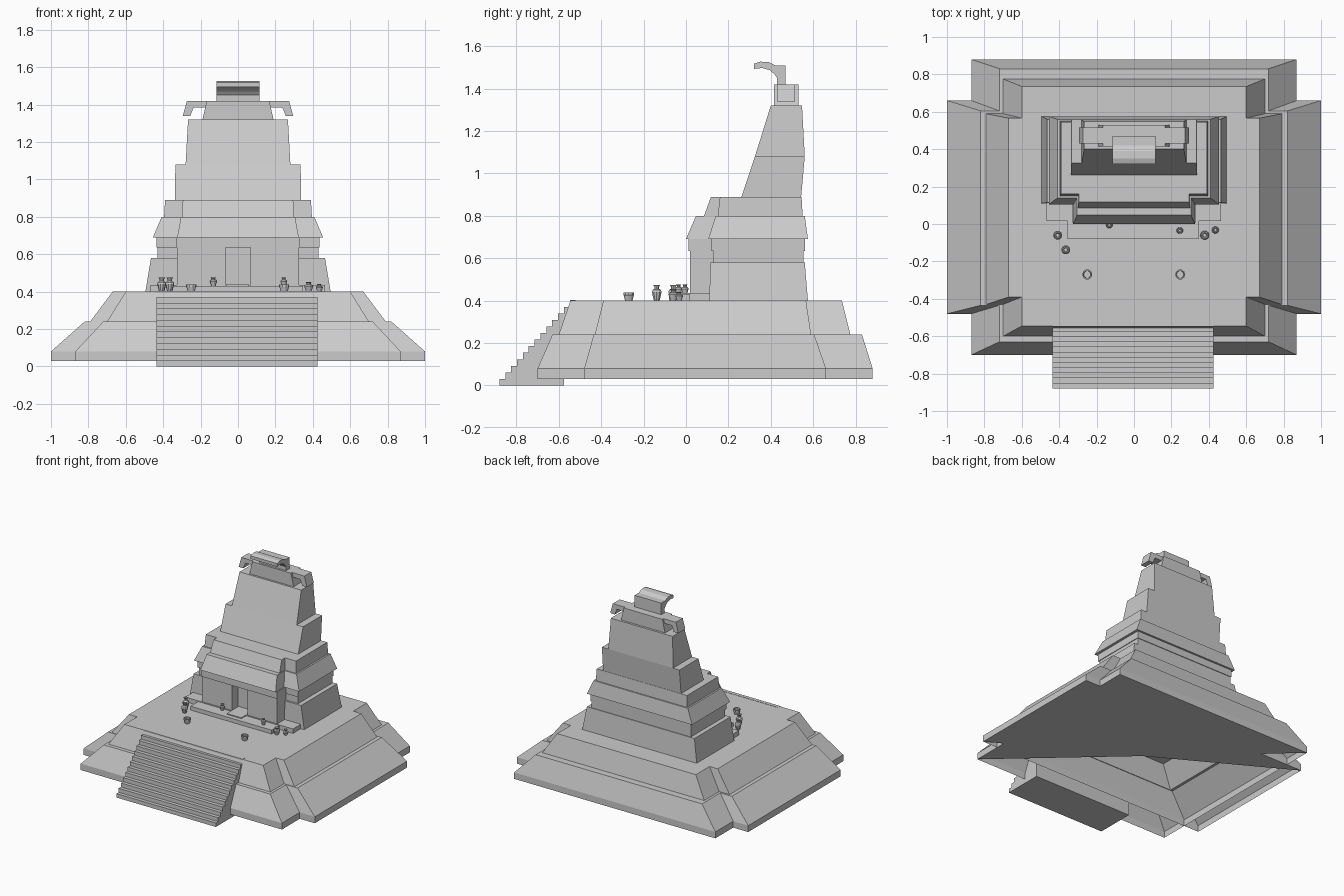
import bpy, math

if "Cube" in bpy.data.objects:
    bpy.data.objects.remove(bpy.data.objects["Cube"])


def mesh(name, verts, faces):
    me = bpy.data.meshes.new(name)
    me.from_pydata(verts, [], faces)
    me.update()
    ob = bpy.data.objects.new(name, me)
    bpy.context.collection.objects.link(ob)
    return ob


def tiers(name, rings, half_bottom=False):
    """Stack of rectangles (z, half_width, y_front, y_back) joined by walls."""
    v, f = [], []
    for z, w, a, b in rings:
        v += [(-w, a, z), (w, a, z), (w, b, z), (-w, b, z)]
    for i in range(len(rings) - 1):
        for k in range(4):
            n = (k + 1) % 4
            f.append((4*i + k, 4*i + n, 4*i + 4 + n, 4*i + 4 + k))
    t = len(v) - 4
    f.append((t, t + 1, t + 2, t + 3))
    f.append((1, 3, 2) if half_bottom else (3, 2, 1, 0))
    return mesh(name, v, f)


def box(name, x0, x1, y0, y1, z0, z1):
    ob = tiers(name, [(z0, (x1 - x0) / 2, y0, y1), (z1, (x1 - x0) / 2, y0, y1)])
    ob.location.x = (x0 + x1) / 2
    return ob


def extrude(name, profile, lo, hi, axis):
    """Closed profile swept along x (profile is y,z) or y (profile is x,z)."""
    n = len(profile)
    v = [(d, p, q) if axis == 'x' else (p, d, q) for d in (lo, hi) for p, q in profile]
    f = [tuple(range(n))[::-1], tuple(range(n, 2 * n))]
    f += [(i, (i + 1) % n, n + (i + 1) % n, n + i) for i in range(n)]
    ob = mesh(name, v, f)
    import bmesh
    bm = bmesh.new()
    bm.from_mesh(ob.data)
    bmesh.ops.recalc_face_normals(bm, faces=bm.faces)
    bm.to_mesh(ob.data)
    bm.free()
    return ob


def pot(name, x, y, z, profile, n=10):
    """Lathed vessel from (radius, height) points."""
    v = [(r * math.cos(2*math.pi*k/n), r * math.sin(2*math.pi*k/n), h)
         for r, h in profile for k in range(n)]
    f = [(i*n + k, i*n + (k+1) % n, (i+1)*n + (k+1) % n, (i+1)*n + k)
         for i in range(len(profile) - 1) for k in range(n)]
    f += [tuple(range(n))[::-1], tuple(range(len(v) - n, len(v)))]
    ob = mesh(name, v, f)
    ob.location = (x, y, z)
    return ob


# Stepped platform: two crossing battered mounds, open shells underneath
tiers("platform_wide", [(.03, 1, -.48, .66), (.08, 1, -.48, .66), (.24, .82, -.435, .605),
                        (.24, .79, -.43, .59), (.40, .67, -.39, .566)], True)
tiers("platform_deep", [(.03, .87, -.70, .88), (.08, .87, -.70, .88), (.24, .72, -.63, .83),
                        (.24, .70, -.60, .775), (.40, .60, -.545, .735)], True)

# Front staircase
steps = 13
prof = [(-.575, 0), (-.88, 0)]
for i in range(steps):
    y = -.88 + .36 * i / steps
    z = .402 * (i + 1) / steps
    prof += [(y, z), (y + .36 / steps, z)]
prof += [(-.52, .37), (-.575, .30)]
extrude("staircase", prof, -.435, .425, 'x')

# Temple lower body and tiered cornices
tiers("temple_wings", [(.40, .495, .11, .575), (.58, .465, .115, .56), (.58, .43, .13, .555),
                       (.635, .43, .13, .555), (.635, .435, .12, .56), (.69, .435, .12, .56),
                       (.69, .455, .105, .575), (.80, .408, .14, .56), (.80, .395, .15, .55),
                       (.89, .39, .16, .545)])
tiers("front_cornice", [(.635, .33, .012, .3), (.69, .33, .012, .3), (.69, .325, 0, .3),
                        (.80, .305, .047, .3), (.80, .30, .085, .3), (.89, .295, .118, .3)])

# Entrance walls, lintel and sill
for s, side in ((-1, "left"), (1, "right")):
    box("entrance_wall_" + side, min(s*.068, s*.325), max(s*.068, s*.325), .02, .2, .40, .635)
box("door_back", -.07, .07, .10, .2, .40, .635)
box("door_sill", -.065, .06, -.045, .10, .42, .437)
box("front_plinth", -.355, .347, -.08, .03, .395, .43)
box("side_plinth", -.468, .465, .015, .13, .395, .435)

# Tapering tower
tiers("tower_lower", [(.89, .337, .262, .543), (1.08, .335, .325, .56)])
tiers("tower_upper", [(1.08, .28, .325, .56), (1.32, .267, .40, .547)])

# Roof crest with hooked arms and curled finial
tiers("crest_block", [(1.32, .19, .415, .53), (1.42, .167, .415, .53)])
arm = [(.15, 1.42), (.273, 1.42), (.295, 1.34), (.255, 1.34), (.237, 1.385), (.15, 1.385)]
for s, side in ((-1, "left"), (1, "right")):
    extrude("crest_arm_" + side, [(s * x, z) for x, z in arm], .43, .515, 'y')
curl = [(.47, 1.42), (.47, 1.51), (.42, 1.51), (.39, 1.525), (.35, 1.527), (.32, 1.517),
        (.32, 1.493), (.36, 1.497), (.395, 1.487), (.415, 1.47), (.43, 1.45), (.43, 1.42)]
extrude("crest_finial", curl, -.115, .115, 'x')

# Offering jars and bowls
jar = [(.014, 0), (.024, .04), (.021, .05), (.012, .056), (.012, .066), (.018, .075),
       (.012, .075), (.009, .06)]
small = [(r * .75, h * .62) for r, h in jar]
bowl = [(.018, 0), (.025, .024), (.027, .026), (.027, .038), (.021, .038), (.019, .02)]
for i, (x, y) in enumerate([(-.408, -.06), (-.365, -.138)]):
    pot("tall_jar_%d" % i, x, y, .40, jar)
for i, (x, y, z) in enumerate([(-.132, -.005, .43), (.245, -.035, .43)]):
    pot("ledge_jar_%d" % i, x, y, z, small)
pot("jar_right", .378, -.06, .40, [(r, h * .7) for r, h in jar])
pot("jar_right_small", .435, -.032, .40, [(r * .8, h * .55) for r, h in jar])
for i, x in enumerate((-.25, .247)):
    pot("bowl_%d" % i, x, -.27, .40, bowl)
